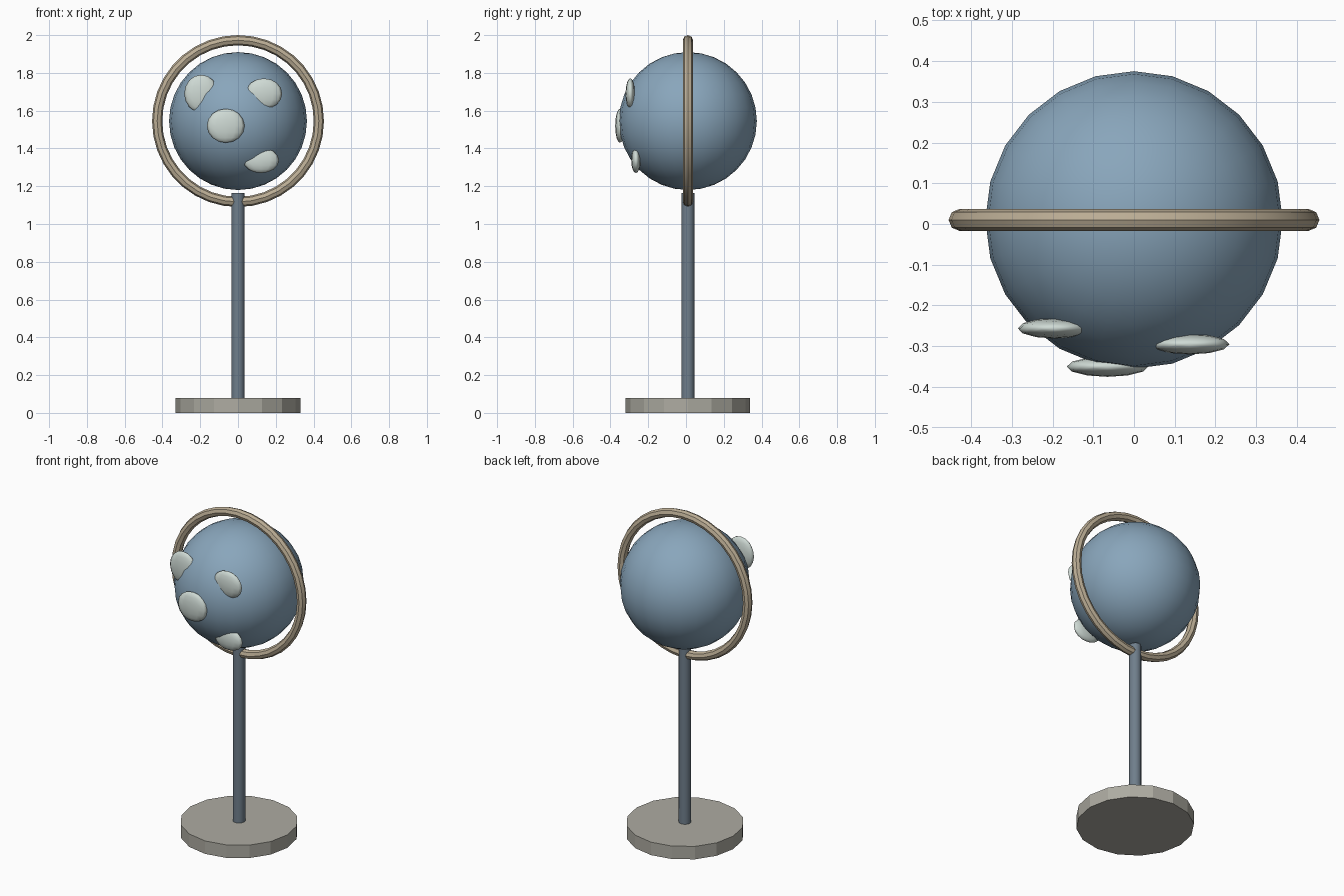
import bpy
import math

if "Cube" in bpy.data.objects:
    bpy.data.objects.remove(bpy.data.objects["Cube"])

CY = 0.01                      # shared axis of the stand, globe and ring
CENTRE = (0, CY, 1.545)


def finish(name, colour, angle=None):
    ob = bpy.context.object
    ob.name = name
    mat = bpy.data.materials.new(name + "_colour")
    mat.diffuse_color = (*colour, 1)
    mat.use_nodes = True
    mat.node_tree.nodes["Principled BSDF"].inputs["Base Color"].default_value = mat.diffuse_color
    ob.data.materials.append(mat)
    if angle is not None:
        bpy.ops.object.shade_smooth_by_angle(angle=math.radians(angle))
    return ob


def cylinder(name, sides, radius, z0, z1, colour, angle=None):
    bpy.ops.mesh.primitive_cylinder_add(vertices=sides, radius=radius, depth=z1 - z0,
                                        location=(0, CY, (z0 + z1) / 2))
    return finish(name, colour, angle)


def ball(name, centre, size, segments, rings, colour):
    bpy.ops.mesh.primitive_uv_sphere_add(segments=segments, ring_count=rings,
                                         radius=1, location=centre)
    bpy.context.object.scale = size
    bpy.ops.object.transform_apply(location=False, rotation=False, scale=True)
    return finish(name, colour, 180)


# Stand: faceted disc and slim pole
cylinder("base", 16, 0.33, 0, 0.08, (0.42, 0.41, 0.36))
cylinder("pole", 12, 0.035, 0.07, 1.165, (0.16, 0.21, 0.26), 40)

# Globe
ball("globe", CENTRE, (0.365,) * 3, 24, 16, (0.25, 0.38, 0.50))

# Upright meridian ring
bpy.ops.mesh.primitive_torus_add(major_segments=36, minor_segments=8,
                                 major_radius=0.428, minor_radius=0.027,
                                 location=CENTRE, rotation=(math.pi / 2, 0, 0))
finish("meridian_ring", (0.50, 0.42, 0.30), 30)

# Land patches: flattened discs centred on the front surface
patches = [
    ((-0.065, -0.350, 1.520), (0.100, 0.025, 0.090)),
    ((-0.195, -0.256, 1.690), (0.090, 0.025, 0.100)),
    ((0.137, -0.295, 1.690), (0.097, 0.025, 0.081)),
    ((0.122, -0.265, 1.337), (0.095, 0.025, 0.067)),
]
for i, (centre, size) in enumerate(patches, 1):
    ball(f"land_patch_{i}", centre, size, 12, 8, (0.62, 0.70, 0.66))
